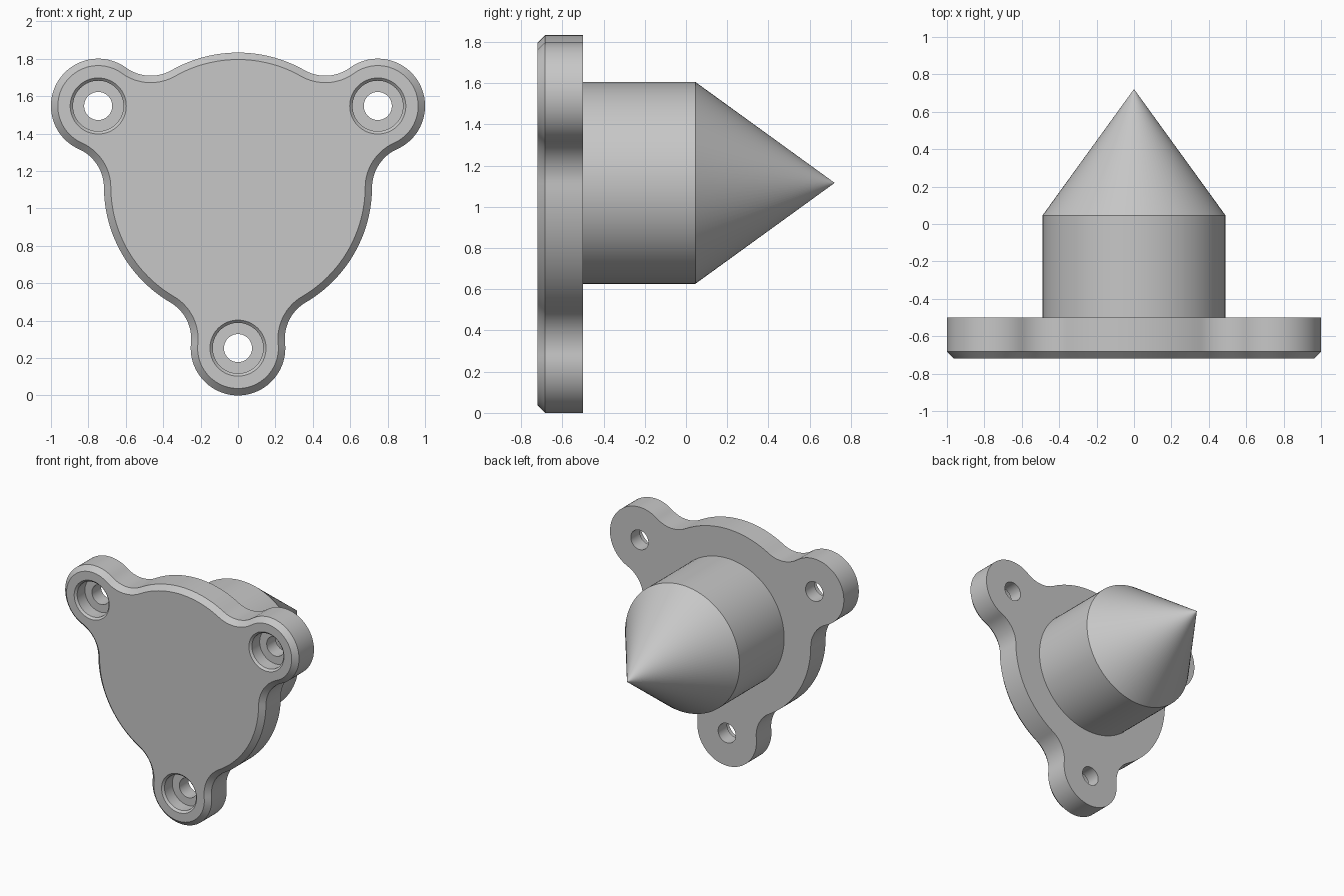
import bpy, bmesh
from math import sin, cos, pi, atan2, acos, radians

if "Cube" in bpy.data.objects:
    bpy.data.objects.remove(bpy.data.objects["Cube"])

AXIS_Z = 1.116                    # height of the central axis
HUB_R, EAR_R, FILLET_R = 0.717, 0.253, 0.225
EAR_DIST = 0.863                  # axis to ear centre
EAR_ANGLES = [radians(a) for a in (30, 150, 270)]
FRONT, BACK, TIP = -0.72, -0.5, 0.72
CHAMFER = 0.037

grey = bpy.data.materials.new("light_grey")
grey.use_nodes = True
grey.diffuse_color = (0.57, 0.57, 0.57, 1)
grey.node_tree.nodes["Principled BSDF"].inputs["Base Color"].default_value = grey.diffuse_color


def loft(bm, rings):
    """Skin a closed solid through rings of matching vertex count."""
    loops = [[bm.verts.new(p) for p in ring] for ring in rings]
    n = len(loops[0])
    for a, b in zip(loops, loops[1:]):
        for i in range(n):
            j = (i + 1) % n
            bm.faces.new((a[i], a[j], b[j], b[i]))
    bm.faces.new(loops[0])
    bm.faces.new(loops[-1][::-1])


def circle(radius, y, cx=0, cz=AXIS_Z, n=96):
    return [(cx + radius * cos(2 * pi * i / n), y, cz + radius * sin(2 * pi * i / n))
            for i in range(n)]


def make_object(name, bm):
    bmesh.ops.recalc_face_normals(bm, faces=bm.faces)
    mesh = bpy.data.meshes.new(name)
    bm.to_mesh(mesh)
    bm.free()
    mesh.materials.append(grey)
    obj = bpy.data.objects.new(name, mesh)
    bpy.context.collection.objects.link(obj)
    return obj


def smooth(obj):
    bpy.ops.object.select_all(action='DESELECT')
    obj.select_set(True)
    bpy.context.view_layer.objects.active = obj
    bpy.ops.object.shade_smooth_by_angle(angle=radians(30))


def outline(y, inset=0):
    """Three-eared outline made of tangent arcs, shrunk by inset."""
    to_fillet = HUB_R + FILLET_R
    phi = acos((to_fillet ** 2 + EAR_DIST ** 2 - (EAR_R + FILLET_R) ** 2)
               / (2 * EAR_DIST * to_fillet))
    fx, fz = to_fillet * cos(phi), to_fillet * sin(phi)
    psi = atan2(fz, fx - EAR_DIST)
    # centre x, centre z, radius, start angle, end angle, steps
    arcs = [(fx, -fz, FILLET_R + inset, pi - phi, pi - psi, 16),
            (EAR_DIST, 0, EAR_R - inset, -psi, psi, 40),
            (fx, fz, FILLET_R + inset, pi + psi, pi + phi, 16),
            (0, 0, HUB_R - inset, phi, 2 * pi / 3 - phi, 24)]
    points = []
    for turn in EAR_ANGLES:
        for cx, cz, r, a0, a1, steps in arcs:
            for i in range(steps):
                a = a0 + (a1 - a0) * i / steps
                px, pz = cx + r * cos(a), cz + r * sin(a)
                points.append((px * cos(turn) - pz * sin(turn), y,
                               AXIS_Z + px * sin(turn) + pz * cos(turn)))
    return points


# Flange plate with a chamfered front rim
bm = bmesh.new()
loft(bm, [outline(FRONT, CHAMFER), outline(FRONT + CHAMFER), outline(BACK)])
plate = make_object("flange_plate", bm)

# Counterbored screw holes, cut through the ears
bm = bmesh.new()
hole_profile = [(0.17, FRONT - 0.02), (0.135, FRONT + 0.015), (0.135, FRONT + 0.11),
                (0.075, FRONT + 0.11), (0.075, BACK + 0.05)]
for a in EAR_ANGLES:
    loft(bm, [circle(r, y, EAR_DIST * cos(a), AXIS_Z + EAR_DIST * sin(a), 64)
              for r, y in hole_profile])
cutter = make_object("hole_cutter", bm)
cutter.hide_render = True

cut = plate.modifiers.new("screw_holes", 'BOOLEAN')
cut.operation = 'DIFFERENCE'
cut.solver = 'EXACT'
cut.object = cutter
bpy.context.view_layer.objects.active = plate
bpy.ops.object.modifier_apply(modifier=cut.name)
bpy.data.objects.remove(cutter)
smooth(plate)

# Round plug with a conical point
bm = bmesh.new()
loft(bm, [circle(0.49, BACK - 0.03), circle(0.49, 0.045), circle(0.001, TIP)])
smooth(make_object("pointed_plug", bm))
